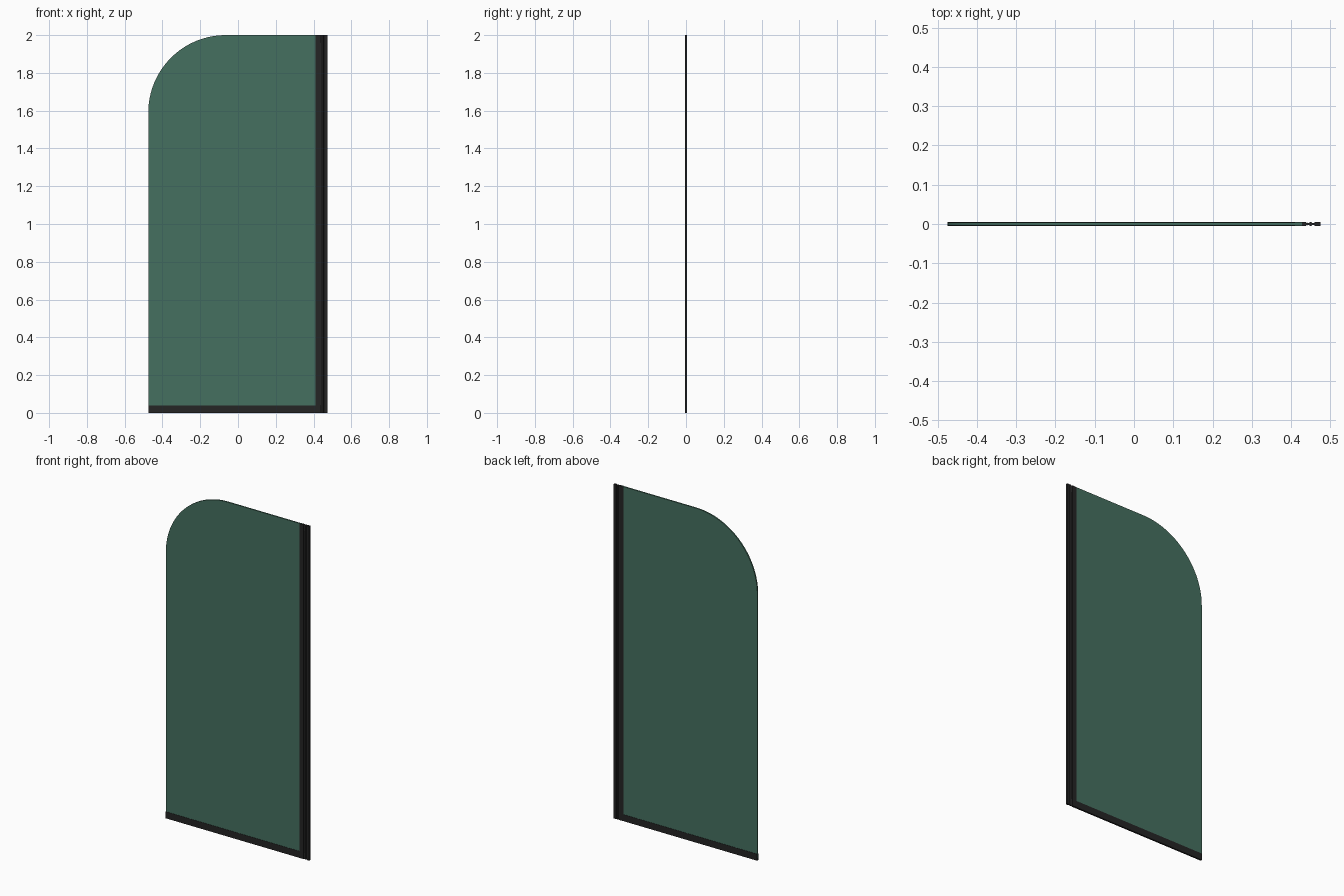
import bpy, bmesh, math

if "Cube" in bpy.data.objects:
    bpy.data.objects.remove(bpy.data.objects["Cube"])

def material(name, color):
    m = bpy.data.materials.new(name)
    m.diffuse_color = color
    m.use_nodes = True
    m.node_tree.nodes["Principled BSDF"].inputs["Base Color"].default_value = m.diffuse_color
    return m

GLASS = material("green_glass", (0.06, 0.16, 0.115, 0.88))
BLACK = material("black_trim", (0.018, 0.018, 0.018, 1))
GREY = material("pin_grey", (0.06, 0.06, 0.06, 1))

def prism(name, outline, axis, lo, hi, mat):
    """Extrude a 2D outline along an axis: 'x' uses (y,z), 'y' uses (x,z), 'z' uses (x,y)."""
    place = {'x': lambda a, b, t: (t, a, b),
             'y': lambda a, b, t: (a, t, b),
             'z': lambda a, b, t: (a, b, t)}[axis]
    bm = bmesh.new()
    rings = [[bm.verts.new(place(a, b, t)) for a, b in outline] for t in (lo, hi)]
    n = len(outline)
    bm.faces.new(rings[0])
    bm.faces.new(rings[1])
    for i in range(n):
        j = (i + 1) % n
        bm.faces.new((rings[0][i], rings[0][j], rings[1][j], rings[1][i]))
    bmesh.ops.recalc_face_normals(bm, faces=bm.faces)
    me = bpy.data.meshes.new(name)
    bm.to_mesh(me)
    bm.free()
    ob = bpy.data.objects.new(name, me)
    bpy.context.collection.objects.link(ob)
    me.materials.append(mat)
    me.shade_smooth()
    me.set_sharp_from_angle(angle=math.radians(30))
    return ob

def circle(cx, cy, r, n=24):
    return [(cx + r * math.cos(2 * math.pi * i / n), cy + r * math.sin(2 * math.pi * i / n))
            for i in range(n)]

L, R, H = -0.475, 0.41, 2.0
T = 0.004

# Glass pane with one large rounded top corner
rad, seg = 0.41, 32
arc = [(L + rad - rad * math.cos(a), H - rad + rad * math.sin(a))
       for a in (math.pi / 2 * i / seg for i in range(seg + 1))]
prism("glass_pane", [(L, 0.014), *arc, (R + 0.018, H), (R + 0.018, 0.014)], 'y', -T, T, GLASS)

# Bottom seal: U channel gripping the glass, with a foot
prism("bottom_seal", [(-0.005, 0), (0.005, 0), (0.0055, 0.04), (T, 0.04), (T, 0.014),
                      (-T, 0.014), (-T, 0.04), (-0.0055, 0.04)], 'x', L, R, BLACK)

# Upright channel that holds the glass
prism("glass_channel", [(R, -0.0055), (0.438, -0.0055), (0.438, 0.0055), (R, 0.0055),
                        (R, T), (0.428, T), (0.428, -T), (R, -T)], 'z', 0, H, BLACK)

# Hinge barrel, thin webs and wall profile
prism("hinge_barrel", circle(0.4495, 0, 0.005), 'z', 0, H, BLACK)
prism("hinge_web", [(0.436, -0.002), (0.462, -0.002), (0.462, 0.002), (0.436, 0.002)],
      'z', 0, H, BLACK)
prism("wall_profile", [(0.459, -0.004), (0.462, -0.0055), (0.475, -0.0055),
                       (0.475, 0.0055), (0.462, 0.0055), (0.459, 0.004)], 'z', 0, H, BLACK)

# Short pins at both ends of the hinge
for name, lo in (("lower_hinge_pin", 0.0), ("upper_hinge_pin", H - 0.04)):
    prism(name, circle(0.4405, 0, 0.0035, 16), 'z', lo, lo + 0.04, GREY)
